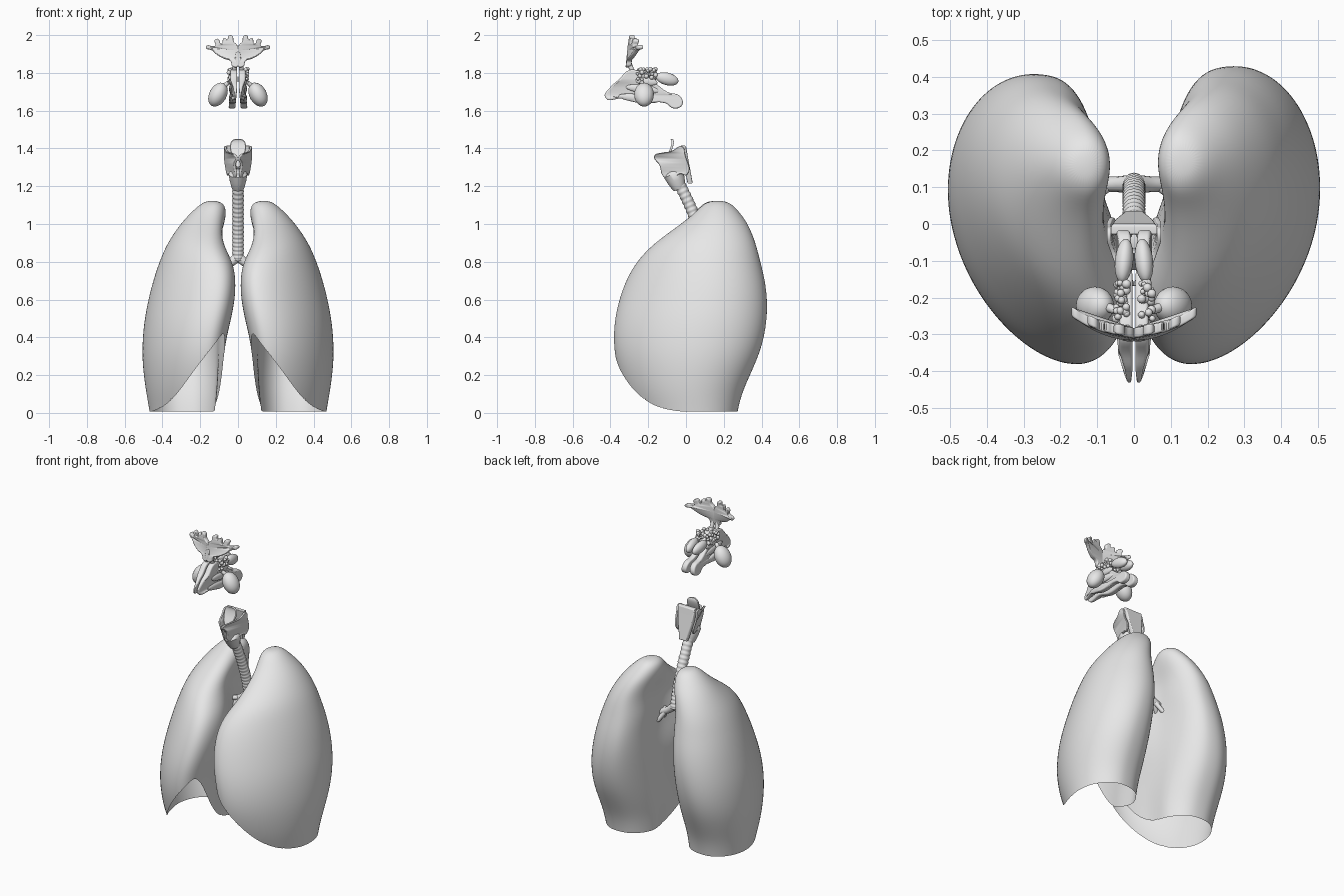
import bpy, bmesh, math, random
from mathutils import Vector

random.seed(4)
cube = bpy.data.objects.get("Cube")
if cube:
    bpy.data.objects.remove(cube)

grey = bpy.data.materials.new("light grey")
grey.use_nodes = True
grey.diffuse_color = (0.8, 0.8, 0.8, 1)
grey.node_tree.nodes["Principled BSDF"].inputs["Base Color"].default_value = (0.8, 0.8, 0.8, 1)


def add(name, data):
    ob = bpy.data.objects.new(name, data)
    bpy.context.collection.objects.link(ob)
    data.materials.append(grey)
    return ob


def finish(ob, angle=40):
    """Apply modifiers or turn a curve into a mesh, then smooth it."""
    bpy.ops.object.select_all(action="DESELECT")
    ob.select_set(True)
    bpy.context.view_layer.objects.active = ob
    bpy.ops.object.convert(target="MESH")
    bpy.ops.object.shade_smooth_by_angle(angle=math.radians(angle))
    return ob


def from_bmesh(name, bm):
    bmesh.ops.recalc_face_normals(bm, faces=bm.faces)
    me = bpy.data.meshes.new(name)
    bm.to_mesh(me)
    bm.free()
    return add(name, me)


def loft(name, rings):
    bm = bmesh.new()
    loops = [[bm.verts.new(p) for p in ring] for ring in rings]
    n = len(loops[0])
    for a, b in zip(loops, loops[1:]):
        for i in range(n):
            bm.faces.new((a[i], a[(i + 1) % n], b[(i + 1) % n], b[i]))
    bm.faces.new(loops[0])
    bm.faces.new(loops[-1])
    return from_bmesh(name, bm)


def blob(name, centre, size, tilt=(0, 0, 0), detail=3):
    bm = bmesh.new()
    bmesh.ops.create_icosphere(bm, subdivisions=detail, radius=1)
    ob = from_bmesh(name, bm)
    ob.location, ob.scale, ob.rotation_euler = centre, size, tilt
    return finish(ob, 60)


def tube(name, path, radii):
    cu = bpy.data.curves.new(name, "CURVE")
    cu.dimensions, cu.bevel_depth, cu.bevel_resolution = "3D", 1, 4
    cu.use_fill_caps = True
    sp = cu.splines.new("POLY")
    sp.points.add(len(path) - 1)
    for pt, co, r in zip(sp.points, path, radii):
        pt.co, pt.radius = (*co, 1), r
    return finish(add(name, cu), 60)


def slab(name, outline, half, edge, place, smooth=True):
    """Rounded flat shape from an outline, with each point moved by place(u, v, depth)."""
    cu = bpy.data.curves.new(name, "CURVE")
    cu.dimensions, cu.fill_mode = "2D", "BOTH"
    cu.extrude, cu.bevel_depth, cu.offset = half - edge, edge, -edge
    cu.bevel_resolution, cu.resolution_u = 3, 5
    sp = cu.splines.new("BEZIER")
    sp.bezier_points.add(len(outline) - 1)
    sp.use_cyclic_u = True
    for bp, (u, v) in zip(sp.bezier_points, outline):
        bp.co = (u, v, 0)
        bp.handle_left_type = bp.handle_right_type = "AUTO" if smooth else "VECTOR"
    ob = finish(add(name, cu))
    for vert in ob.data.vertices:
        vert.co = place(*vert.co)
    bm = bmesh.new()
    bm.from_mesh(ob.data)
    bmesh.ops.recalc_face_normals(bm, faces=bm.faces)
    bm.to_mesh(ob.data)
    bm.free()
    return ob


# Lungs: height, inner x, outer x, front y, back y
LUNG = [
    (-0.06, 0.11, 0.46, -0.26, 0.265), (0.0, 0.105, 0.467, -0.27, 0.272),
    (0.1, 0.095, 0.485, -0.32, 0.295), (0.2, 0.085, 0.50, -0.355, 0.34),
    (0.3, 0.075, 0.508, -0.378, 0.385), (0.4, 0.06, 0.505, -0.385, 0.415),
    (0.5, 0.035, 0.495, -0.378, 0.43), (0.6, 0.015, 0.475, -0.355, 0.432),
    (0.7, 0.008, 0.45, -0.32, 0.42), (0.8, 0.02, 0.417, -0.265, 0.395),
    (0.9, 0.068, 0.375, -0.17, 0.37), (1.0, 0.063, 0.305, -0.025, 0.33),
    (1.06, 0.058, 0.25, 0.048, 0.285), (1.105, 0.07, 0.2, 0.09, 0.245),
    (1.123, 0.108, 0.162, 0.135, 0.2),
]


def lung_ring(z, x0, x1, y0, y1, n=36):
    lean = 0.32 * min(1, max(0, (1.08 - z) / 0.3))
    low = min(1, max(0, (1 - z) / 0.3))
    spin = [(math.cos(math.tau * i / n), math.sin(math.tau * i / n)) for i in range(n)]
    raw = [(c if c > 0 else 0.8 * c) + lean * (s - 0.5 * s * s) for c, s in spin]
    lo, hi = min(raw), max(raw)
    ring = []
    for x, (c, s) in zip(raw, spin):
        t = (x - lo) / (hi - lo)
        if c < 0 and s > 0:
            # fuller, upright inner wall beside the spine
            mid = (lean * (s - 0.5 * s * s) - lo) / (hi - lo)
            inner = (max(x0, 0.088) - x0) / (x1 - x0)
            t += (mid - (mid - inner) * (-c) ** 0.75 - t) * min(1, 2 * s) * low
        y = (y0 + y1) / 2 + s * (y1 - y0) / 2
        # hollow where the airway enters
        dent = 0.06 * math.exp(-((z - 0.75) / 0.2) ** 2 - ((y - 0.08) / 0.13) ** 2) * (1 - t) ** 2
        ring.append((x0 + t * (x1 - x0) + dent, y, z))
    return ring


def rim_height(x, y):
    """Lower edge of a lung: high at the inner front corner, low at the back and side."""
    return 0.42 * math.exp(-(math.hypot(x - 0.08, y + 0.33) / 0.205) ** 1.6)


for name, side, back in (("left_lung", 1, 1), ("right_lung", -1, 0.95)):
    rings = [[(side * x, y * back if y > 0 else y, z) for x, y, z in lung_ring(*k)] for k in LUNG]
    lung = loft(name, rings)
    sub = lung.modifiers.new("round", "SUBSURF")
    sub.levels = sub.render_levels = 2
    # block with a curved top that trims the lower edge
    bm = bmesh.new()
    bmesh.ops.create_grid(bm, x_segments=56, y_segments=72, size=0.5)
    for v in bm.verts:
        x, y = v.co.x * 0.7 + 0.27, v.co.y
        v.co = (side * x, y, rim_height(x, y))
    block = bmesh.ops.extrude_face_region(bm, geom=bm.faces[:])
    for v in block["geom"]:
        if isinstance(v, bmesh.types.BMVert):
            v.co.z = -0.3
    cutter = from_bmesh("edge_cutter", bm)
    cut = lung.modifiers.new("trim_edge", "BOOLEAN")
    cut.object, cut.operation, cut.solver = cutter, "DIFFERENCE", "EXACT"
    finish(lung, 35)
    bpy.data.objects.remove(cutter)
    # leave the shell open underneath
    bm = bmesh.new()
    bm.from_mesh(lung.data)
    under = [f for f in bm.faces
             if all(abs(v.co.z - rim_height(side * v.co.x, v.co.y)) < 0.006 for v in f.verts)]
    bmesh.ops.delete(bm, geom=under, context="FACES")
    bm.to_mesh(lung.data)
    bm.free()

# Windpipe with raised rings
top, bend, low = Vector((0, -0.045, 1.23)), Vector((0, 0.08, 1.0)), Vector((0, 0.11, 0.81))
STEPS = 108
path = [top * (1 - t) ** 2 + bend * 2 * t * (1 - t) + low * t * t for t in (i / STEPS for i in range(STEPS + 1))]
tube("windpipe", path, [0.03 + 0.0016 * math.sin(math.tau * i / 6) for i in range(STEPS + 1)])

for side, label in ((1, "left"), (-1, "right")):
    # Main airways and their branches
    main = [(side * x, 0.108, z) for x, z in ((0, 0.83), (0.02, 0.81), (0.05, 0.785), (0.09, 0.765), (0.14, 0.74))]
    tube(label + "_main_airway", main, (0.025, 0.024, 0.021, 0.02, 0.015))
    for j, (dy, z) in enumerate(((-0.06, 0.8), (-0.05, 0.69), (0.05, 0.68))):
        tube(f"{label}_airway_branch_{j + 1}", [(side * 0.065, 0.108, 0.778),
             (side * 0.1, 0.108 + dy * 0.5, (z + 0.76) / 2), (side * 0.16, 0.108 + dy, z)], (0.015, 0.013, 0.01))

    # Throat shield: a swept plate on each side
    slab(label + "_throat_shield",
         [(-0.168, 1.36), (-0.125, 1.378), (-0.08, 1.385), (-0.02, 1.41), (-0.005, 1.37),
          (0.005, 1.26), (-0.03, 1.265), (-0.07, 1.245), (-0.118, 1.25), (-0.14, 1.31)],
         0.006, 0.003, lambda u, v, d, s=side: (
             s * (0.004 + 0.064 * max(0, min(1, (u + 0.17 - (1.36 - v) * 0.4) / 0.14)) ** 0.6
                  * (0.75 + 0.25 * min(1, (v - 1.24) / 0.1)) + d), u, v))
    blob(label + "_throat_cartilage", (side * 0.02, -0.025, 1.31), (0.016, 0.014, 0.05), (0.2, 0, 0))

# Ring cartilage under the shield
rings = []
for z, r in ((0.05, 0.036), (0.035, 0.05), (0.0, 0.044), (-0.03, 0.036), (-0.045, 0.03)):
    rings.append([(r * math.cos(a), r * math.sin(a) - 0.052 - z * 0.4, 1.23 + z + 0.4 * r * math.sin(a))
                  for a in (math.tau * i / 28 for i in range(28))])
finish(loft("ring_cartilage", rings), 50)

# Tapered plate behind the throat, and the leaf above it
slab("throat_back_plate", [(-0.062, 1.415), (0.062, 1.415), (0.052, 1.33), (0.026, 1.215), (-0.026, 1.215), (-0.052, 1.33)],
     0.014, 0.006, lambda u, v, d: (u, -0.005 + (1.415 - v) * 0.14 - 3 * u * u + d, v), False)
slab("throat_leaf", [(0, 1.30), (0.025, 1.35), (0.042, 1.41), (0.03, 1.443), (0, 1.45),
                     (-0.03, 1.443), (-0.042, 1.41), (-0.025, 1.35)],
     0.006, 0.003, lambda u, v, d: (u, -0.12 + (v - 1.30) * 0.3 + 8 * u * u + d, v))

# Nasal passages and air pockets of the face
for side, label in ((1, "left"), (-1, "right")):
    slab(label + "_nasal_passage",
         [(-0.428, 1.67), (-0.40, 1.725), (-0.355, 1.765), (-0.30, 1.815), (-0.25, 1.81), (-0.18, 1.76),
          (-0.10, 1.70), (-0.03, 1.675), (-0.02, 1.63), (-0.065, 1.612), (-0.11, 1.64),
          (-0.25, 1.64), (-0.33, 1.665)],
         0.016, 0.008, lambda u, v, d, s=side: (
             s * (0.004 + (d + 0.016) * min(1.1, 0.3 + (u + 0.43) / 0.1)
                  + 0.01 * max(0, (1.72 - v) / 0.1)), u, v))
    for j, (y, z, length) in enumerate(((-0.25, 1.665, 0.11), (-0.23, 1.715, 0.09), (-0.21, 1.755, 0.06))):
        blob(f"{label}_nasal_fold_{j + 1}", (side * 0.036, y, z), (0.012, length, 0.022), (-0.12, 0, 0))

    # Cheek pocket, leaning inward at the top
    blob(label + "_cheek_pocket", (side * 0.106, -0.222, 1.685), (0.046, 0.052, 0.068), (0, side * -0.5, 0))
    blob(label + "_rear_pocket", (side * 0.027, -0.10, 1.768), (0.025, 0.062, 0.033), (-0.25, 0, side * 0.1))
    tube(label + "_cheek_duct", [(side * 0.085, -0.22, 1.72), (side * 0.05, -0.235, 1.75)], (0.014, 0.011))

    # Small bubbly cells between the eyes
    for j in range(40):
        r = random.uniform(0.007, 0.013)
        spot = (side * random.uniform(0.018, 0.05), random.uniform(-0.27, -0.16), random.uniform(1.765, 1.822))
        blob(f"{label}_air_cell_{j + 1}", spot, (r, r, r), detail=2)

    # Brow pocket: a fan with broad lobes on a short stem
    slab(label + "_brow_pocket",
         [(0.003, 1.832), (0.03, 1.836), (0.04, 1.862), (0.075, 1.875), (0.11, 1.895), (0.14, 1.92),
          (0.168, 1.93), (0.165, 1.945), (0.135, 1.942), (0.12, 1.945), (0.125, 1.972), (0.105, 1.98),
          (0.088, 1.955), (0.075, 1.985), (0.055, 1.98), (0.05, 1.998), (0.03, 1.995),
          (0.022, 1.965), (0.003, 1.945)],
         0.014, 0.006, lambda u, v, d, s=side: (
             s * u, -0.305 + 2.0 * u * u + 0.1 * (v - 1.84) + d, v))
    tube(label + "_brow_duct", [(side * 0.016, -0.30, 1.85), (side * 0.02, -0.28, 1.80)], (0.013, 0.012))
